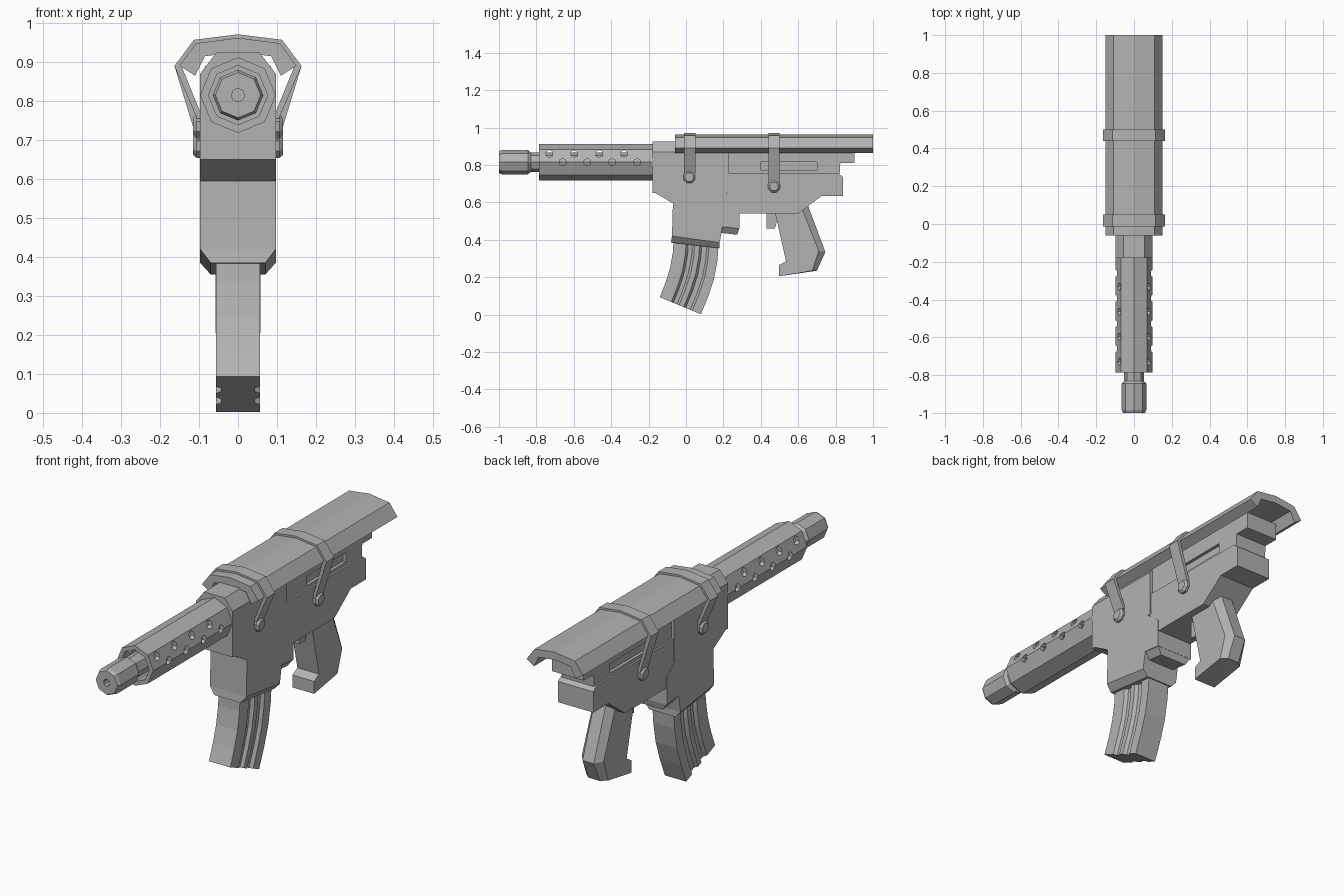
import bpy, bmesh, math

if "Cube" in bpy.data.objects:
    bpy.data.objects.remove(bpy.data.objects["Cube"])

grey = bpy.data.materials.new("gunmetal_grey")
grey.diffuse_color = (0.45, 0.45, 0.45, 1)
grey.use_nodes = True
grey.node_tree.nodes["Principled BSDF"].inputs["Base Color"].default_value = grey.diffuse_color


def finish(name, bm):
    bmesh.ops.recalc_face_normals(bm, faces=bm.faces)
    me = bpy.data.meshes.new(name)
    bm.to_mesh(me)
    bm.free()
    ob = bpy.data.objects.new(name, me)
    me.materials.append(grey)
    bpy.context.collection.objects.link(ob)
    return ob


def add_loft(bm, rings, closed=False):
    """Skin equal-length rings; cap the ends unless the loop is closed."""
    vs = [[bm.verts.new(p) for p in r] for r in rings]
    n = len(vs[0])
    pairs = list(zip(vs, vs[1:])) + ([(vs[-1], vs[0])] if closed else [])
    for a, b in pairs:
        for i in range(n):
            j = (i + 1) % n
            bm.faces.new((a[i], a[j], b[j], b[i]))
    if not closed:
        bm.faces.new(vs[0])
        bm.faces.new(vs[-1])


def loft(name, rings, closed=False):
    bm = bmesh.new()
    add_loft(bm, rings, closed)
    return finish(name, bm)


def side_prism(name, pts, w):
    return loft(name, [[(x, y, z) for y, z in pts] for x in (-w, w)])


def long_prism(name, half, y0, y1):
    """Mirror a half section (x, z) and extrude it along y."""
    full = half + [(-x, z) for x, z in reversed(half) if x > 0]
    return loft(name, [[(x, y, z) for x, z in full] for y in (y0, y1)])


def ring_y(r, y, n=8, zc=0.815):
    return [(r * math.cos(i * 2 * math.pi / n), y, zc + r * math.sin(i * 2 * math.pi / n)) for i in range(n)]


def ring_x(r, x, y, z, n=8):
    return [(x, y + r * math.cos((i + .5) * 2 * math.pi / n), z + r * math.sin((i + .5) * 2 * math.pi / n)) for i in range(n)]


def rect(x, y0, z0, y1, z1):
    """Sloped rectangle spanning +-x from front edge to rear edge."""
    return [(-x, y0, z0), (x, y0, z0), (x, y1, z1), (-x, y1, z1)]


def cut(ob, bm):
    cutter = finish("cutter", bm)
    cutter.hide_render = True
    m = ob.modifiers.new("cut", 'BOOLEAN')
    m.operation, m.solver, m.object = 'DIFFERENCE', 'EXACT', cutter
    bpy.context.view_layer.objects.active = ob
    bpy.ops.object.modifier_apply(modifier="cut")
    bpy.data.objects.remove(cutter)


# barrel with bored muzzle
loft("barrel", [ring_y(r, y) for r, y in
     [(0.017, -0.94), (0.017, -1), (0.058, -1), (0.065, -0.985), (0.065, -0.845),
      (0.052, -0.83), (0.052, -0.17)]])

# perforated barrel shroud
shroud = loft("barrel_shroud", [ring_y(r, y) for r, y in
              [(0.097, -0.785), (0.097, -0.17), (0.076, -0.17), (0.076, -0.785)]], closed=True)
bm = bmesh.new()
for z, start in ((0.86, -0.73), (0.815, -0.66)):
    for i in range(4):
        y = start + i * 0.133
        add_loft(bm, [ring_x(0.02, x, y, z, 6) for x in (-0.2, 0.2)])
cut(shroud, bm)

# front receiver: chamfered top, sloped lower body, tapered lips
long_prism("receiver_top", [(0.055, 0.925), (0.097, 0.87), (0.097, 0.65)], -0.18, 0.23)
side_prism("receiver_body", [(-0.18, 0.66), (-0.07, 0.595), (-0.075, 0.42), (0.18, 0.385),
                             (0.195, 0.47), (0.285, 0.46), (0.285, 0.595), (0.215, 0.65)], 0.097)
loft("magazine_well_lip", [rect(0.097, -0.075, 0.42, 0.18, 0.385),
                           rect(0.07, -0.08, 0.385, 0.18, 0.355)])
loft("receiver_step_lip", [rect(0.097, 0.19, 0.475, 0.285, 0.465),
                           rect(0.07, 0.19, 0.437, 0.275, 0.427)])

# rear receiver
upper = side_prism("rear_receiver_upper", [(0.22, 0.89), (0.9, 0.89), (0.9, 0.81), (0.825, 0.81),
                                           (0.82, 0.73), (0.22, 0.73)], 0.085)
bm = bmesh.new()
for s in (-1, 1):
    add_loft(bm, [[(x, y, z) for y, z in ((0.4, 0.77), (0.7, 0.77), (0.7, 0.815), (0.4, 0.815))]
                  for x in (s * 0.07, s * 0.12)])
cut(upper, bm)
side_prism("rear_receiver_lower", [(0.22, 0.755), (0.815, 0.755), (0.84, 0.735), (0.84, 0.635),
                                   (0.725, 0.635), (0.6, 0.54), (0.28, 0.54), (0.22, 0.6)], 0.094)

# pistol grip with chamfered back, and trigger
core = [(0.475, 0.55), (0.65, 0.59), (0.745, 0.335), (0.70, 0.235), (0.497, 0.205),
        (0.497, 0.265), (0.535, 0.285)]
side = core[:1] + [(0.615, 0.58), (0.71, 0.34), (0.675, 0.235)] + core[4:]
loft("pistol_grip", [[(x, y, z) for y, z in p] for x, p in
                     ((-0.058, side), (-0.03, core), (0.03, core), (0.058, side))])
side_prism("trigger", [(0.43, 0.55), (0.43, 0.46), (0.475, 0.46), (0.5, 0.55)], 0.025)

# curved, ribbed magazine: front and rear edge points from top to bottom
edges = [(-0.065, 0.42, 0.175, 0.38), (-0.07, 0.335, 0.168, 0.29), (-0.085, 0.25, 0.15, 0.19),
         (-0.11, 0.17, 0.12, 0.1), (-0.14, 0.093, 0.08, 0.002)]
ribs = [(0, 0.057), (0.28, 0.057), (0.33, 0.043), (0.42, 0.043), (0.47, 0.057),
        (0.58, 0.057), (0.63, 0.043), (0.74, 0.043), (0.79, 0.057), (1, 0.057)]
section = ribs + [(t, -w) for t, w in reversed(ribs)]
loft("magazine", [[(w, y0 + (y1 - y0) * t, z0 + (z1 - z0) * t) for t, w in section]
                  for y0, z0, y1, z1 in edges])

# folded top cover
long_prism("top_cover", [(0, 0.925), (0.085, 0.915), (0.11, 0.865), (0.15, 0.89),
                         (0.108, 0.948), (0, 0.962)][::-1], -0.06, 1.0).data.update()

# straps around the cover, and their side knobs
for label, y0, y1, arm_z, knob_y, knob_z in (("front", -0.012, 0.05, 0.755, 0.017, 0.735),
                                             ("rear", 0.44, 0.5, 0.70, 0.47, 0.685)):
    outer = [(0, 0.971), (0.113, 0.957), (0.163, 0.89), (0.105, arm_z)]
    inner = [(0.09, arm_z), (0.143, 0.885), (0.105, 0.942), (0, 0.956)]
    outline = outer + inner + [(-x, z) for x, z in reversed(inner) if x] + \
        [(-x, z) for x, z in reversed(outer) if x]
    loft(label + "_strap", [[(x, y, z) for x, z in outline] for y in (y0, y1)])
    for s, name in ((-1, "left"), (1, "right")):
        loft(f"{label}_knob_{name}", [ring_x(r, s * x, knob_y, knob_z) for r, x in
             ((0.034, 0.08), (0.034, 0.106), (0.024, 0.116))])
